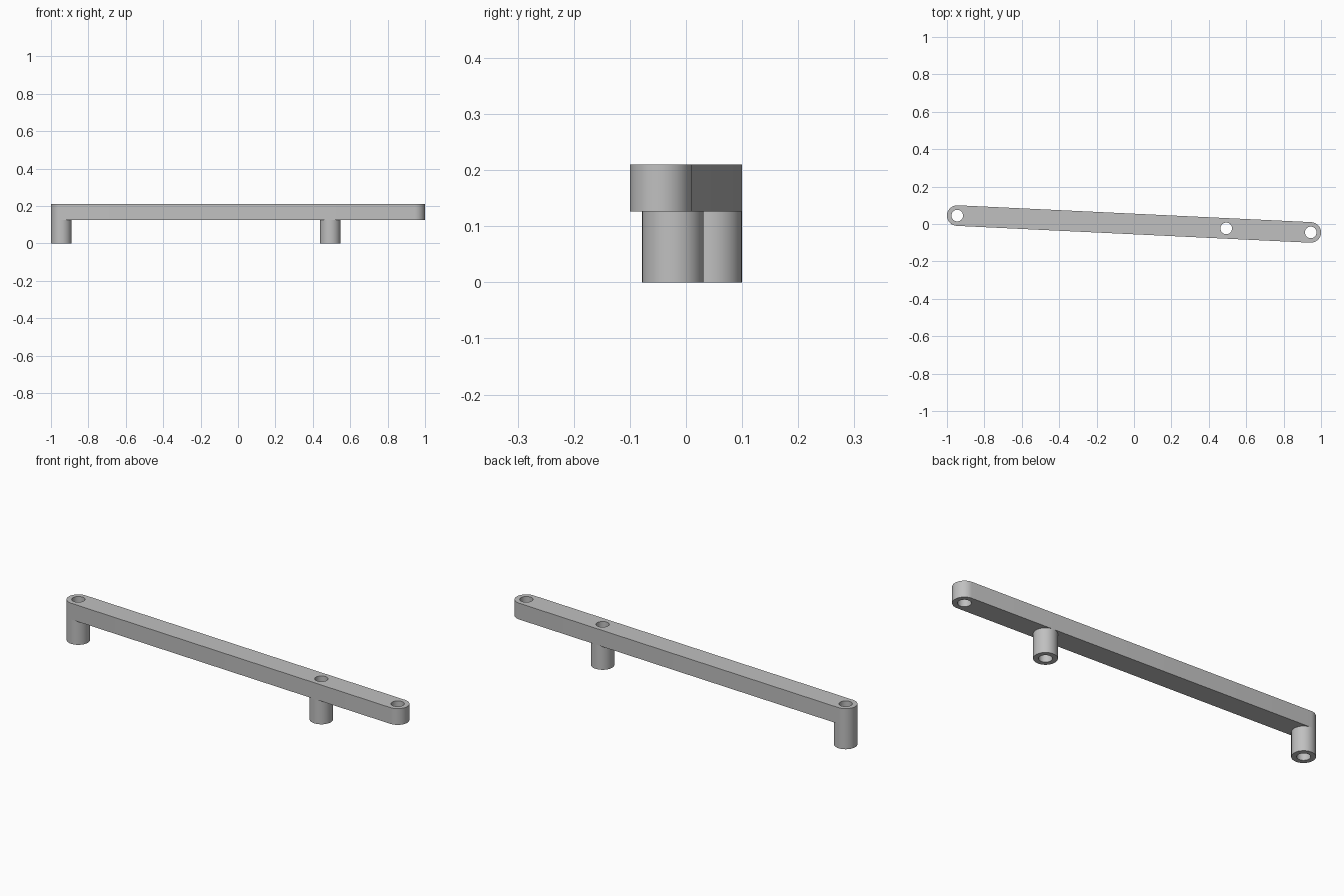
import bpy
import bmesh
from math import atan2, cos, sin, pi, radians
from mathutils import Vector

if "Cube" in bpy.data.objects:
    bpy.data.objects.remove(bpy.data.objects["Cube"])

RADIUS, HOLE = 0.055, 0.031
UNDERSIDE, TOP = 0.126, 0.21
SEGMENTS = 32

left_end = Vector((0.945, -0.045))
right_end = -left_end
post_spot = left_end * 0.522

grey = bpy.data.materials.new("grey_metal")
grey.use_nodes = True
colour = (0.527, 0.527, 0.527, 1)
grey.diffuse_color = colour
grey.node_tree.nodes["Principled BSDF"].inputs["Base Color"].default_value = colour


def arc(centre, radius, start, sweep, steps):
    """Points along an arc, including both ends."""
    angles = [start + sweep * i / steps for i in range(steps + 1)]
    return [centre + radius * Vector((cos(a), sin(a))) for a in angles]


def circle(centre, radius):
    return arc(centre, radius, 0, 2 * pi, SEGMENTS)[:-1]


def extrude_profile(name, loops, bottom, top, open_top=False):
    """Fill an outline with holes and extrude it upward."""
    bm = bmesh.new()
    edges = []
    for loop in loops:
        verts = [bm.verts.new((p.x, p.y, bottom)) for p in loop]
        edges += [bm.edges.new((verts[i - 1], verts[i])) for i in range(len(verts))]
    bmesh.ops.triangle_fill(bm, edges=edges, use_beauty=True)
    result = bmesh.ops.extrude_face_region(bm, geom=bm.faces[:], use_keep_orig=True)
    moved = [v for v in result["geom"] if isinstance(v, bmesh.types.BMVert)]
    bmesh.ops.translate(bm, verts=moved, vec=(0, 0, top - bottom))
    bmesh.ops.recalc_face_normals(bm, faces=bm.faces[:])
    if open_top:
        cap = [f for f in bm.faces if all(v.co.z > top - 0.001 for v in f.verts)]
        bmesh.ops.delete(bm, geom=cap, context='FACES')
    mesh = bpy.data.meshes.new(name)
    bm.to_mesh(mesh)
    bm.free()
    mesh.materials.append(grey)
    obj = bpy.data.objects.new(name, mesh)
    bpy.context.collection.objects.link(obj)
    bpy.ops.object.select_all(action='DESELECT')
    obj.select_set(True)
    bpy.context.view_layer.objects.active = obj
    bpy.ops.object.shade_smooth_by_angle(angle=radians(30))
    return obj


# Long arm with rounded ends and three through holes
direction = atan2(left_end.y, left_end.x)
outline = (arc(left_end, RADIUS, direction - pi / 2, pi, SEGMENTS // 2)
           + arc(right_end, RADIUS, direction + pi / 2, pi, SEGMENTS // 2))
holes = [circle(p, HOLE) for p in (left_end, post_spot, right_end)]
extrude_profile("arm", [outline] + holes, UNDERSIDE, TOP)

# Hollow posts under the arm
for name, spot in (("end_post", right_end), ("middle_post", post_spot)):
    extrude_profile(name, [circle(spot, RADIUS), circle(spot, HOLE)],
                    0, UNDERSIDE, open_top=True)
